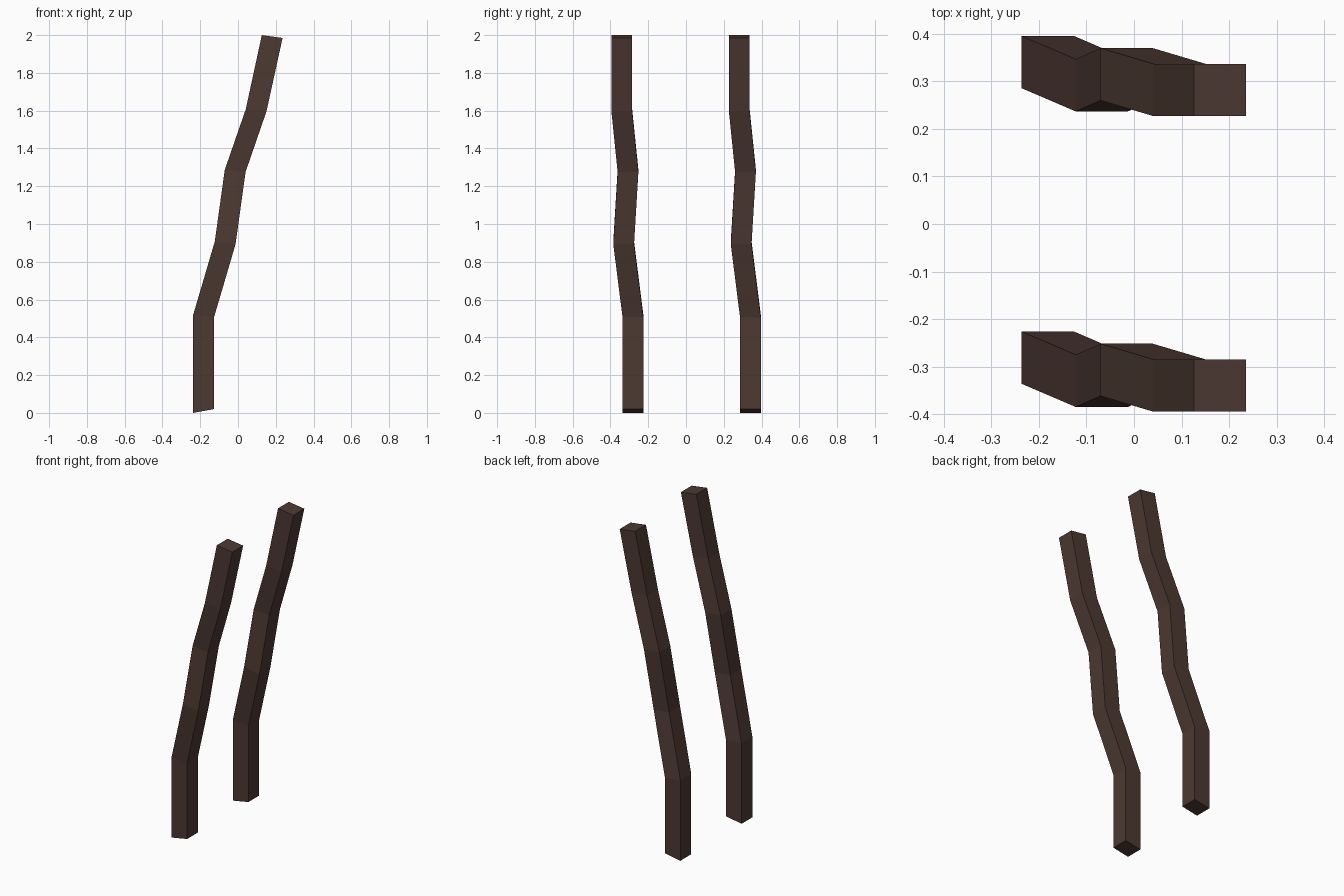
import bpy, bmesh

if "Cube" in bpy.data.objects:
    bpy.data.objects.remove(bpy.data.objects["Cube"])

# One dark wood colour
wood = bpy.data.materials.new("dark_brown_wood")
wood.diffuse_color = (0.074, 0.041, 0.032, 1)
wood.use_nodes = True
wood.node_tree.nodes["Principled BSDF"].inputs["Base Color"].default_value = wood.diffuse_color

W = 0.11  # post thickness
# Sections from the ground up: left x, left z, right z, front y
SECTIONS = [
    (-0.237, 0.00, 0.02, 0.286),
    (-0.237, 0.52, 0.506, 0.286),
    (-0.123, 0.907, 0.893, 0.237),
    (-0.070, 1.287, 1.275, 0.260),
    (0.041, 1.607, 1.597, 0.227),
    (0.126, 2.00, 1.985, 0.227),
]


def crooked_post(name, dy):
    """Square post whose sections shift sideways as it rises."""
    bm = bmesh.new()
    rings = []
    for x, zl, zr, y in SECTIONS:
        y += dy
        rings.append([bm.verts.new(p) for p in (
            (x, y, zl), (x + W, y, zr), (x + W, y + W, zr), (x, y + W, zl))])
    for a, b in zip(rings, rings[1:]):
        for i in range(4):
            j = (i + 1) % 4
            bm.faces.new((a[i], a[j], b[j], b[i]))
    bm.faces.new(rings[0][::-1])
    bm.faces.new(rings[-1])
    bmesh.ops.recalc_face_normals(bm, faces=bm.faces)
    mesh = bpy.data.meshes.new(name)
    bm.to_mesh(mesh)
    bm.free()
    mesh.materials.append(wood)
    bpy.context.collection.objects.link(bpy.data.objects.new(name, mesh))


# Back and front posts, same shape shifted in y
crooked_post("back_post", 0)
crooked_post("front_post", -0.622)
